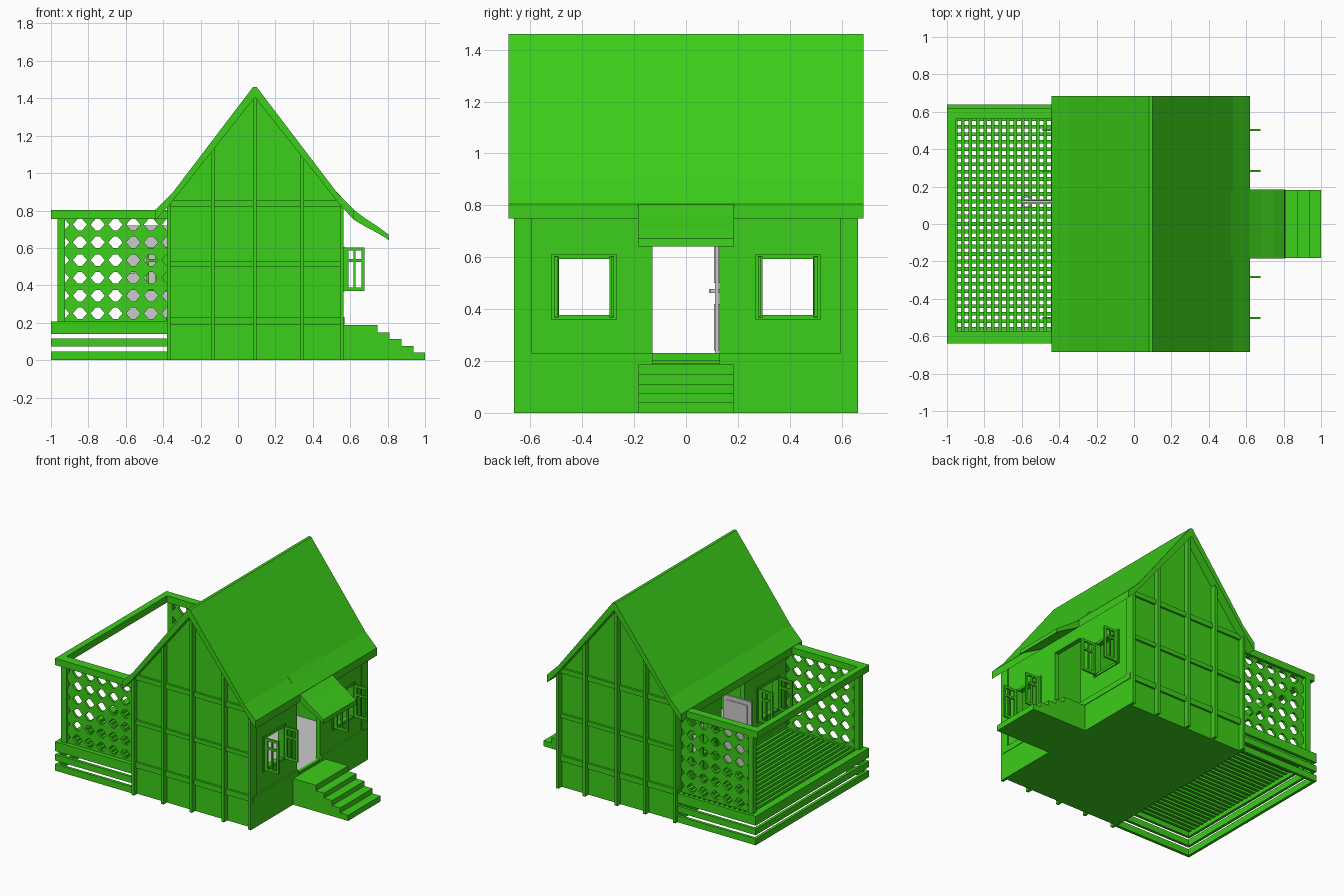
import bpy, bmesh
from mathutils import Vector

if "Cube" in bpy.data.objects:
    bpy.data.objects.remove(bpy.data.objects["Cube"])

green = bpy.data.materials.new("green_paint")
green.diffuse_color = (0.045, 0.62, 0.01, 1)
green.use_nodes = True
green.node_tree.nodes["Principled BSDF"].inputs["Base Color"].default_value = green.diffuse_color


def finish(name, bm, mat=green):
    bmesh.ops.recalc_face_normals(bm, faces=bm.faces)
    me = bpy.data.meshes.new(name)
    bm.to_mesh(me)
    bm.free()
    ob = bpy.data.objects.new(name, me)
    bpy.context.collection.objects.link(ob)
    if mat:
        me.materials.append(mat)
    return ob


def boxes(name, items, mat=green):
    """Each item: x0, x1, y0, y1, z0, z1."""
    bm = bmesh.new()
    for x0, x1, y0, y1, z0, z1 in items:
        vs = bmesh.ops.create_cube(bm, size=1)["verts"]
        for v in vs:
            v.co = Vector(((x0 + x1) / 2 + v.co.x * (x1 - x0),
                           (y0 + y1) / 2 + v.co.y * (y1 - y0),
                           (z0 + z1) / 2 + v.co.z * (z1 - z0)))
    return finish(name, bm, mat)


def extrude(name, pts, y0, y1):
    """Extrude an x-z profile along y."""
    bm = bmesh.new()
    f = bm.faces.new([bm.verts.new((x, y0, z)) for x, z in pts])
    new = bmesh.ops.extrude_face_region(bm, geom=[f])["geom"]
    bmesh.ops.translate(bm, vec=(0, y1 - y0, 0),
                        verts=[g for g in new if isinstance(g, bmesh.types.BMVert)])
    return finish(name, bm)


CX = 0.09          # ridge position
XL, XR = -0.38, 0.565

# Base and inner floor
boxes("foundation", [(XL, XR, -0.625, 0.625, 0, 0.19)])
boxes("inner_floor", [(XL + .03, XR - .03, -0.6, 0.6, 0.185, 0.203)], None)

# Long walls with a doorway and two window openings
def long_wall(name, x0, x1, sill):
    parts = []
    for s in (1, -1):
        for a, b, z0, z1 in ((.13, .295, .19, .83), (.49, .625, .19, .83),
                             (.295, .49, .19, .375), (.295, .49, .595, .83)):
            ya, yb = sorted((s * a, s * b))
            parts.append((x0, x1, ya, yb, z0, z1))
    parts.append((x0, x1, -.13, .13, .72, .83))
    parts.append((x0, x1, -.13, .13, .19, sill))
    boxes(name, parts)

long_wall("front_wall", XR - .04, XR - .007, .203)
long_wall("back_wall", XL + .007, XL + .04, .23)
for nm, xa, xb in (("front_band", XR - .01, XR + .004), ("back_band", XL - .004, XL + .01)):
    boxes(nm, [(xa, xb, -.64, -.13, .19, .23), (xa, xb, .13, .64, .19, .23)])

# Gable walls with projecting timber frame
def roof_under(x):
    return 1.41 - abs(x - CX) * 1.25

for nm, s in (("south", -1), ("north", 1)):
    extrude(nm + "_gable_wall", [(XL, .19), (XR, .19), (XR, .82), (CX, 1.41), (XL, .82)],
            s * .595, s * .625)
    ya, yb = sorted((s * .62, s * .64))
    boxes(nm + "_gable_rails", [(XL, XR, ya, yb, a, b)
                                for a, b in ((.19, .23), (.5, .53), (.82, .855))])
    ya, yb = sorted((s * .62, s * .663))
    boxes(nm + "_gable_posts", [(x - .01, x + .01, ya, yb, 0, roof_under(x))
                                for x in (XL + .01, -.135, CX, .343, XR - .01)])

# Main roof with flared eaves
half = [(.01, 1.46), (.44, .895), (.53, .805), (.53, .75), (.46, .825), (0, 1.405)]
extrude("roof", [(CX + d, z) for d, z in half] + [(CX - d, z) for d, z in reversed(half[:-1])],
        -.685, .685)

# Curved porch roof
extrude("porch_roof", [(.50, .93), (.56, .865), (.62, .803), (.68, .758), (.745, .716), (.805, .672),
                       (.808, .642), (.74, .683), (.68, .715), (.62, .75), (.55, .83)],
        -.185, .185)

# Entrance steps
steps = [(XR - .01, 0)]
z = .04
for x in (1.0, .937, .873, .81):
    steps += [(x, 0 if x == 1.0 else z - .036), (x, z)]
    z += .036
steps += [(.745, .148), (.745, .187), (XR - .01, .187)]
extrude("entrance_steps", steps, -.183, .183)

# Window frames and open casements
def window(name, x, s, yc):
    def put(nm, rel):
        out = []
        for a, b, y0, y1, z0, z1 in rel:
            xa, xb = sorted((x + s * a, x + s * b))
            out.append((xa, xb, yc + y0, yc + y1, z0, z1))
        boxes(name + nm, out)
    put("_frame", [(-.01, .005, -.127, -.098, .36, .61), (-.01, .005, .098, .127, .36, .61),
                   (-.01, .005, -.098, .098, .36, .377), (-.01, .005, -.098, .098, .593, .61)])
    put("_inner_trim", [(0, .012, -.114, -.098, .366, .604), (0, .012, .098, .114, .366, .604)])
    for side, y in (("_a", -.109), ("_b", .109)):
        ya, yb = y - .006, y + .006
        put("_casement" + side, [(.01, .03, ya, yb, .37, .602), (.1, .115, ya, yb, .37, .602),
                                 (.03, .1, ya, yb, .37, .388), (.03, .1, ya, yb, .585, .602),
                                 (.058, .067, ya, yb, .388, .585),
                                 (.03, .1, ya, yb, .525, .54)])

for side, x, s in (("front", XR - .005, 1), ("back", XL + .005, -1)):
    for nm, yc in (("left", -.393), ("right", .393)):
        window(f"{side}_{nm}_window", x, s, yc)

# Open back door with handle
boxes("door", [(-.605, XL, .111, .125, .205, .72)], None)
boxes("door_panels", [(-.575, -.41, .107, .129, .24, .42),
                      (-.575, -.41, .107, .129, .5, .69)], None)
boxes("door_handle", [(-.597, -.589, .09, .146, .462, .478), (-.597, -.55, .088, .094, .464, .476),
                      (-.597, -.55, .142, .148, .464, .476)], None)

# Deck grid
boxes("deck_boards", [(-.965 + .04 * i, -.945 + .04 * i, -.62, .62, .187, .205)
                      for i in range(15)])
boxes("deck_joists", [(-.98, XL, -.61 + .04 * i, -.59 + .04 * i, .168, .187)
                      for i in range(31)])

# Deck skirt bars on three sides
skirt = []
for a, b in ((0, .046), (.072, .116), (.14, .205)):
    skirt += [(-1, -.98, -.64, .64, a, b), (-.98, XL, -.64, -.62, a, b), (-.98, XL, .62, .64, a, b)]
boxes("deck_skirt", skirt)
boxes("deck_edge", [(-1, -.95, -.64, .64, .19, .207), (-.95, XL, -.64, -.575, .19, .207)])

# Posts and top rail
boxes("deck_posts", [(-.965, -.925, s * .6 - .02, s * .6 + .02, .2, .76) for s in (1, -1)])
boxes("deck_top_rail", [(-1, -.955, -.64, .62, .755, .803),
                        (-.955, XL, -.64, -.572, .755, .803),
                        (-.955, XL, .562, .62, .755, .803)])

# Lattice side panels with hexagonal openings
outer = [(-.0475, -.0475), (.0475, -.0475), (.0475, 0), (.0475, .0475), (-.0475, .0475), (-.0475, 0)]
inner = [(-.011, -.031), (.011, -.031), (.038, 0), (.011, .031), (-.011, .031), (-.038, 0)]
for nm, y in (("south", -.6), ("north", .592)):
    bm = bmesh.new()
    for i in range(-1, 6):
        for j in range(6):
            cx, cz = -.845 + .095 * i, .25 + .095 * j
            ring = [[bm.verts.new((min(max(cx + px, -.95), XL), y, min(cz + pz, .76)))
                     for px, pz in loop] for loop in (outer, inner)]
            for k in range(6):
                n = (k + 1) % 6
                bm.faces.new((ring[0][k], ring[0][n], ring[1][n], ring[1][k]))
    bmesh.ops.remove_doubles(bm, verts=bm.verts, dist=.0005)
    bmesh.ops.dissolve_degenerate(bm, edges=bm.edges, dist=.0005)
    panel = finish(nm + "_lattice", bm)
    mod = panel.modifiers.new("thickness", 'SOLIDIFY')
    mod.thickness, mod.offset = .018, 0
